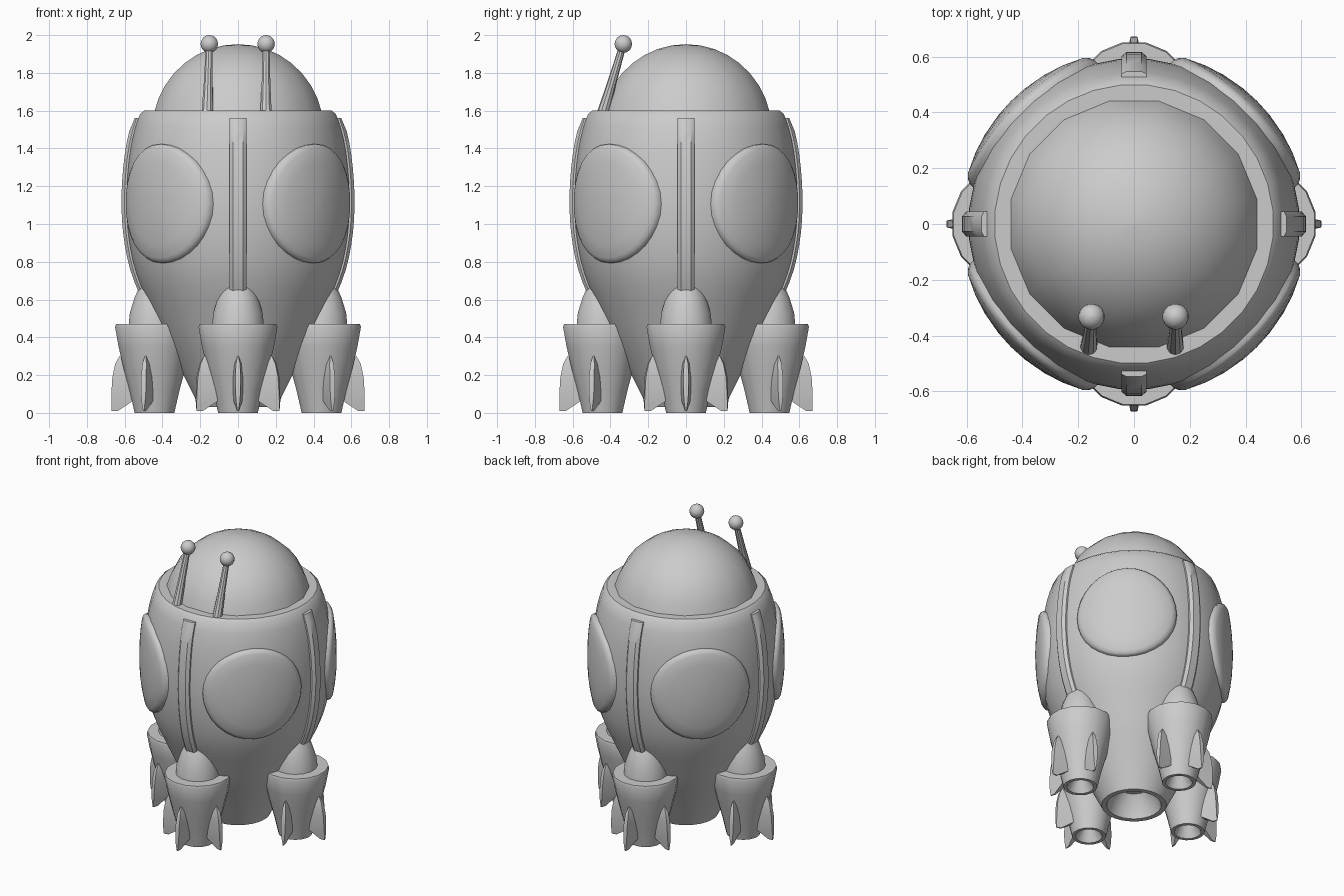
import bpy, bmesh, math
from mathutils import Vector, Matrix

if "Cube" in bpy.data.objects:
    bpy.data.objects.remove(bpy.data.objects["Cube"])

# hull outline as (z, radius)
HULL = [(0.03, .205), (.12, .25), (.25, .315), (.39, .388), (.5, .438), (.6, .484), (.7, .527),
        (.8, .558), (.95, .584), (1.1, .593), (1.25, .588), (1.4, .571), (1.5, .549), (1.58, .522)]


def hull_radius(z):
    """Smooth (Hermite) interpolation of the hull outline."""
    n = len(HULL)
    i = max(k for k in range(n - 1) if HULL[k][0] <= z or k == 0)

    def slope(k):
        a, b = HULL[max(k - 1, 0)], HULL[min(k + 1, n - 1)]
        return (b[1] - a[1]) / (b[0] - a[0])
    (z0, r0), (z1, r1) = HULL[i], HULL[i + 1]
    h = z1 - z0
    t = (z - z0) / h
    return (r0 * (1 + 2 * t) * (1 - t) ** 2 + slope(i) * h * t * (1 - t) ** 2
            + r1 * t * t * (3 - 2 * t) + slope(i + 1) * h * t * t * (t - 1))


def loft(name, rings, matrix=Matrix(), closed=True, cap=True, angle=35):
    """Skin a list of equal-length point rings."""
    bm = bmesh.new()
    vs = [[bm.verts.new(p) for p in ring] for ring in rings]
    n = len(vs[0])
    for a, b in zip(vs, vs[1:]):
        for i in range(n):
            j = (i + 1) % n
            bm.faces.new((a[i], a[j], b[j], b[i]))
    if cap:
        bm.faces.new(vs[0][::-1])
        bm.faces.new(vs[-1])
    bmesh.ops.remove_doubles(bm, verts=bm.verts, dist=1e-5)
    bmesh.ops.recalc_face_normals(bm, faces=bm.faces)
    me = bpy.data.meshes.new(name)
    bm.to_mesh(me)
    bm.free()
    ob = bpy.data.objects.new(name, me)
    bpy.context.collection.objects.link(ob)
    me.transform(matrix)
    bpy.ops.object.select_all(action='DESELECT')
    ob.select_set(True)
    bpy.context.view_layer.objects.active = ob
    bpy.ops.object.shade_smooth_by_angle(angle=math.radians(angle))
    return ob


def circle(r, z, n):
    return [(r * math.cos(2 * math.pi * (i + .5) / n), r * math.sin(2 * math.pi * (i + .5) / n), z)
            for i in range(n)]


def lathe(name, profile, n, matrix=Matrix(), angle=35):
    return loft(name, [circle(r, z, n) for r, z in profile], matrix, angle=angle)


def turn(deg):
    return Matrix.Rotation(math.radians(deg), 4, 'Z')


# hull with hollow exhaust and top rim
outline = [(.10, .17), (.15, .10), (.172, .03)]
outline += [(hull_radius(.03 + 1.55 * k / 24), .03 + 1.55 * k / 24) for k in range(25)]
outline += [(.50, 1.6), (.44, 1.6)]
lathe("hull", outline, 32, angle=30)

# glass dome, a spherical cap
R, cz = .464, 1.488
a0 = math.asin((1.59 - cz) / R)
dome = [(R * math.cos(a), cz + R * math.sin(a))
        for a in [a0 + (math.pi / 2 - .001 - a0) * k / 8 for k in range(9)]]
lathe("dome", dome, 16)

# round raised windows that follow the hull
for k in range(4):
    rings = []
    for r, off in [(.315, -.02), (.315, .012), (.308, .022), (.29, .029), (.22, .03), (.15, .03), (.07, .03), (.01, .03)]:
        ring = []
        for i in range(32):
            p = 2 * math.pi * i / 32
            t, z = r * math.cos(p), 1.108 + r * math.sin(p)
            ring.append((math.sqrt((hull_radius(z) + off) ** 2 - t * t), t, z))
        rings.append(ring)
    loft(f"window_{k + 1}", rings, turn(45 + 90 * k))

# engine pod outlines as (radius, z)
POD = [(.045, .08), (.085, 0), (.107, 0), (.135, .12), (.168, .24), (.194, .35), (.213, .455), (.208, .47), (.10, .47)]
NOSE = [(.14, .46), (.133, .53), (.108, .61), (.085, .66), (.06, .705), (.02, .74)]
# fin sections as (z, inner radius, outer radius, half thickness)
FIN = [(.30, .15, .186, .006), (.26, .14, .208, .024), (.19, .12, .223, .031),
       (.11, .11, .228, .029), (.06, .12, .229, .022), (.01, .195, .227, .006)]

for k, side in enumerate(("right", "back", "left", "front")):
    place = turn(90 * k)
    pod = place @ Matrix.Translation((.442, 0, 0))
    lathe(f"{side}_engine", POD, 16, pod)
    lathe(f"{side}_engine_nose", NOSE, 16, pod)
    for j, a in enumerate((-75, 0, 75)):
        loft(f"{side}_engine_fin_{j + 1}",
             [[(ri, -t, z), (ro, -t * .45, z), (ro, t * .45, z), (ri, t, z)] for z, ri, ro, t in FIN],
             pod @ turn(a))
    # rib running up the hull
    rib = []
    for i in range(15):
        z = .62 + .94 * i / 14
        r = hull_radius(z)
        o = r + (.024 if i < 14 else .018)
        rib.append([(r - .03, -.045, z), (r + .008, -.045, z), (o, -.026, z),
                    (o, .026, z), (r + .008, .045, z), (r - .03, .045, z)])
    loft(f"{side}_rib", rib, place)

# two antennae leaning back
for name, x0, x1 in (("left", -.162, -.152), ("right", .148, .149)):
    base, tip = Vector((x0, -.442, 1.58)), Vector((x1, -.332, 1.953))
    d = tip - base
    m = Matrix.Translation(base) @ d.to_track_quat('Z', 'Y').to_matrix().to_4x4()
    lathe(f"{name}_antenna", [(.032, 0), (.024, d.length * .45), (.018, d.length)], 10, m)
    ball = [(.047 * math.sin(a), -.047 * math.cos(a)) for a in [.01 + (math.pi - .02) * k / 10 for k in range(11)]]
    lathe(f"{name}_antenna_ball", ball, 16, Matrix.Translation(tip))
